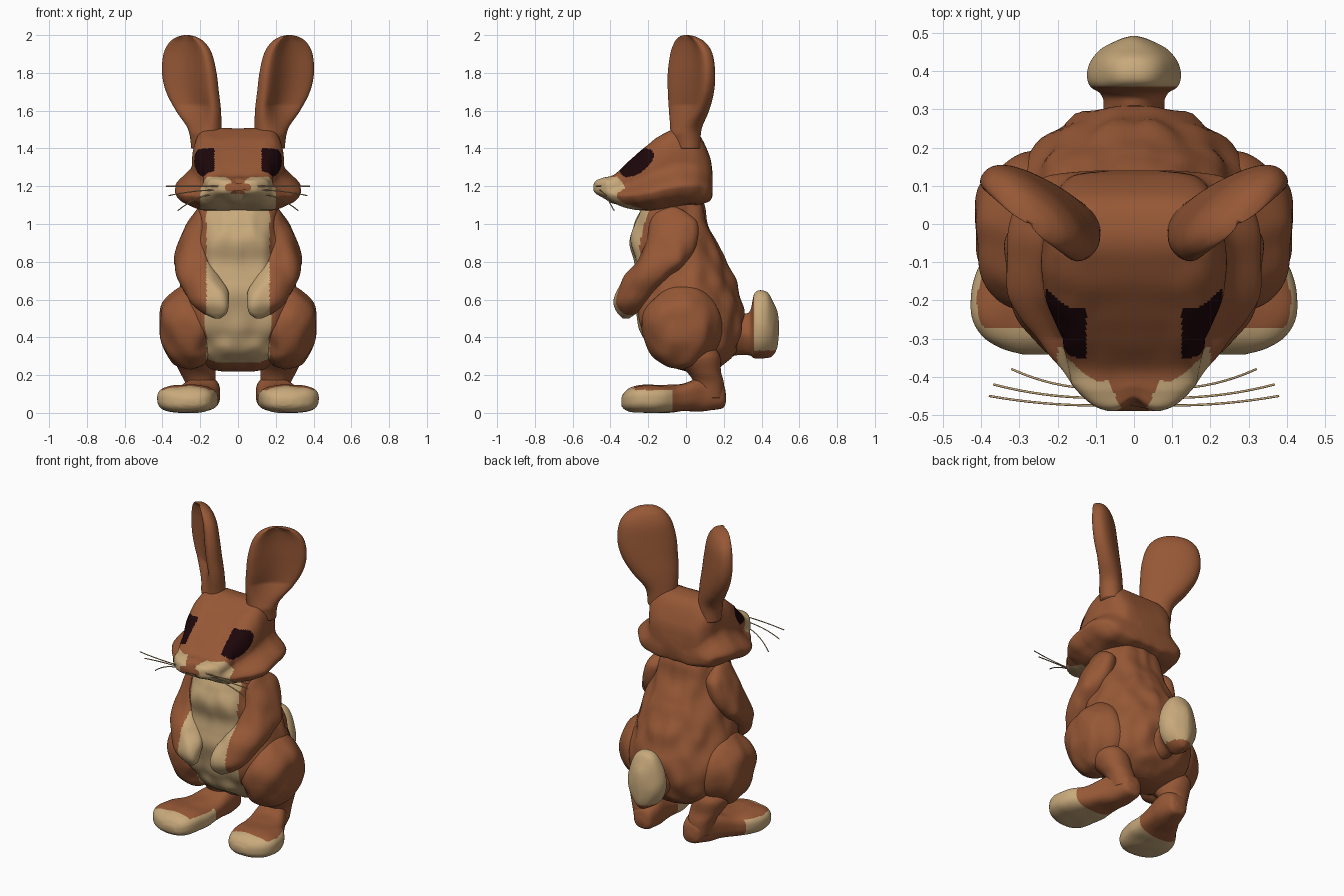
import bpy, bmesh, math
from mathutils import Vector, noise

if "Cube" in bpy.data.objects:
    bpy.data.objects.remove(bpy.data.objects["Cube"])


def material(name, rgb):
    m = bpy.data.materials.new(name)
    m.use_nodes = True
    m.diffuse_color = (*rgb, 1)
    bsdf = next(n for n in m.node_tree.nodes if n.type == "BSDF_PRINCIPLED")
    bsdf.inputs["Base Color"].default_value = (*rgb, 1)
    bsdf.inputs["Roughness"].default_value = 0.9
    return m


BROWN, CREAM, DARK = 0, 1, 2
MATS = [material("brown fur", (0.31, 0.098, 0.037)),
        material("cream fur", (0.58, 0.40, 0.20)),
        material("dark eye", (0.012, 0.002, 0.003))]


def spline(rows, steps):
    """Smoothly interpolate every column of the section table."""
    out = []
    for i in range(len(rows) - 1):
        a, b = rows[max(i - 1, 0)], rows[i]
        c, d = rows[i + 1], rows[min(i + 2, len(rows) - 1)]
        for k in range(steps):
            t = k / steps
            out.append([q + 0.5 * t * (r - p + t * (2*p - 5*q + 4*r - s + t * (3*(q - r) + s - p)))
                        for p, q, r, s in zip(a, b, c, d)])
    return out + [list(rows[-1])]


def power(v, p):
    return math.copysign(abs(v) ** p, v)


def loft(name, rows, axis="z", p=0.9, shape=None, colour=None, mirror=False,
         lumps=0.0, sides=96, steps=10):
    """Rows are (along, u min, u max, v min, v max); u is x, v is y or z."""
    bm = bmesh.new()
    rings = []
    for h, u0, u1, v0, v1 in spline(rows, steps):
        ring = []
        for k in range(sides):
            a = math.tau * k / sides
            s, c = power(math.cos(a), p), power(math.sin(a), p)
            if shape:
                s, c = shape(s, c, h)
            u, v = (u0 + u1 + s * (u1 - u0)) / 2, (v0 + v1 + c * (v1 - v0)) / 2
            co = Vector((u, v, h) if axis == "z" else (u, h, v))
            if lumps:
                n = noise.noise(Vector((abs(co.x) * 11, co.y * 11, co.z * 7)))
                out = Vector((s, c, 0) if axis == "z" else (s, 0, c))
                co += out * n * lumps
            ring.append(bm.verts.new(co))
        rings.append(ring)
    for r, q in zip(rings, rings[1:]):
        for k in range(sides):
            j = (k + 1) % sides
            bm.faces.new((r[k], r[j], q[j], q[k]))
    bm.faces.new(rings[0])
    bm.faces.new(rings[-1])
    bmesh.ops.recalc_face_normals(bm, faces=bm.faces)
    if colour:
        for f in bm.faces:
            f.material_index = colour(f.calc_center_median(), f.normal)
    me = bpy.data.meshes.new(name)
    bm.to_mesh(me)
    bm.free()
    for m in MATS:
        me.materials.append(m)
    me.shade_smooth()
    ob = bpy.data.objects.new(name, me)
    bpy.context.collection.objects.link(ob)
    if mirror:
        ob.modifiers.new("Mirror", "MIRROR").use_mirror_merge = False
    return ob


def sym(rows):
    """Expand rows with a single half width into left and right limits."""
    return [(h, -w, w, a, b) for h, w, a, b in rows]


# Torso with a cream bib and a tapered back
def bib(c, n):
    return CREAM if abs(c.x) < 0.168 and c.y < -0.1 and 0.25 < c.z < 1.1 else BROWN


loft("torso", sym([(.22, .08, 0, .14), (.25, .21, -.08, .19), (.32, .29, -.17, .265),
                   (.42, .33, -.235, .3), (.52, .34, -.265, .305), (.65, .31, -.28, .275),
                   (.8, .27, -.28, .215), (.92, .24, -.295, .155), (1.0, .22, -.275, .125),
                   (1.08, .2, -.24, .115), (1.15, .18, -.2, .08)]),
     p=0.85, shape=lambda s, c, h: (s, c ** 1.5 if c > 0 else c), colour=bib, lumps=0.022)


# Head: flaring cheeks, boxy crown, cream muzzle and dark slanted eyes
def head_shape(s, c, h):
    rise = max(0, min(1, (c + 0.5) / 0.6))
    crown = max(0, min(1, (h + 0.42) / 0.12))
    if c > 0:
        s = power(s, 1 - 0.5 * crown)
    return s * (1 - 0.29 * crown * rise * rise * (3 - 2 * rise)), c


def head_colour(c, n):
    x, dy, dz = abs(c.x), c.y + 0.262, c.z - 1.325
    along, across = (dy * 0.8 + dz * 0.58) / 0.102, (dz * 0.8 - dy * 0.58) / 0.055
    if x > 0.125 and along ** 2 + across ** 2 < 1:
        return DARK
    muzzle = c.y < -0.25 - (c.z - 1.1) * 0.75 and x < 0.2 and c.z < 1.25
    return CREAM if muzzle and (x > 0.037 + (c.y + 0.48) * 0.4 or c.z < 1.16) else BROWN


head = loft("head", sym([(.14, .1, 1.15, 1.27), (.125, .23, 1.12, 1.36), (.07, .3, 1.1, 1.47),
                         (0, .33, 1.09, 1.505), (-.08, .338, 1.08, 1.5), (-.2, .332, 1.07, 1.42),
                         (-.3, .262, 1.08, 1.335), (-.38, .195, 1.11, 1.262), (-.44, .148, 1.14, 1.247),
                         (-.475, .105, 1.16, 1.235), (-.49, .065, 1.175, 1.215)]),
            axis="y", p=0.6, shape=head_shape, colour=head_colour, lumps=0.01,
            sides=216, steps=16)
for vert in head.data.vertices:  # cleft between the muzzle pads
    if vert.co.y < -0.4:
        vert.co.y += 0.3 * (-0.4 - vert.co.y) * math.exp(-(vert.co.x / 0.03) ** 2)


# Ears: hollow blades turned outward
def ear_hollow(s, c, h):
    fade = max(0, min(1, (h - 1.48) / 0.15))
    return s, c * (1 - 0.9 * fade * (1 - s * s)) if c < 0 else c


ear_rows = [(1.4, .13, -.105, .085, .065), (1.5, .136, -.112, .095, .07),
            (1.6, .172, -.122, .138, .077), (1.7, .203, -.134, .165, .08),
            (1.8, .218, -.142, .172, .078), (1.9, .224, -.147, .153, .07),
            (1.96, .222, -.155, .112, .055), (1.99, .216, -.165, .06, .035),
            (2.0, .212, -.17, .015, .012)]
ears = loft("ears", [(h, u - a, u + a, v - b, v + b) for h, u, v, a, b in ear_rows],
            p=0.9, shape=ear_hollow, mirror=True)
turn = math.radians(39)
for vert in ears.data.vertices:
    x, y, z = vert.co
    vert.co = (x * math.cos(turn) - y * math.sin(turn), x * math.sin(turn) + y * math.cos(turn), z)

# Arms, folded forward with cream paws
arms = loft("arms", [(.5, .09, .13, -.32, -.28), (.53, .055, .19, -.35, -.25),
                     (.58, .05, .25, -.37, -.22), (.65, .06, .29, -.355, -.16),
                     (.72, .1, .32, -.33, -.1), (.8, .13, .34, -.28, -.02),
                     (.9, .13, .32, -.23, .03), (1.0, .13, .27, -.2, .05),
                     (1.06, .15, .23, -.16, 0), (1.09, .18, .2, -.1, -.06)],
            colour=lambda c, n: CREAM if c.x < 0.168 and c.z < 0.8 else BROWN,
            mirror=True, lumps=0.014)
for vert in arms.data.vertices:
    vert.co.y += 0.3 * (vert.co.x - 0.17)

# Thighs: rounded haunches
thigh_rows = []
for i in range(9):
    a = math.pi * (i + 0.15) / 8.3
    r = math.sin(a)
    thigh_rows.append((0.455 - 0.225 * math.cos(a), .25 - .17 * r, .25 + .175 * r,
                       -.02 - .21 * r, -.02 + .21 * r))
loft("thighs", thigh_rows, p=1.0, mirror=True, lumps=0.02,
     colour=lambda c, n: CREAM if c.x < 0.168 and c.y < -0.1 else BROWN)

# Lower legs and feet
loft("lower_legs", [(.08, .13, .26, .05, .2), (.16, .12, .28, .04, .2),
                    (.22, .12, .31, .0, .185), (.3, .13, .34, -.1, .18), (.36, .17, .3, -.05, .14)],
     mirror=True)


def toes(c, n):
    top = n.z > 0.75 and c.y > -0.27
    return CREAM if c.y < -0.07 and not top else BROWN


loft("feet", [(.212, .15, .2, .06, .1), (.19, .11, .24, .025, .16), (.09, .095, .28, .01, .19),
              (-.02, .1, .34, .01, .155), (-.12, .105, .41, 0, .145), (-.22, .12, .43, 0, .15),
              (-.29, .14, .4, .005, .135), (-.325, .17, .35, .02, .11), (-.342, .21, .29, .04, .08)],
     axis="y", p=0.75, colour=toes, mirror=True, lumps=0.006)

# Tail: brown stalk opening into a pointed cream tuft
loft("tail", sym([(.2, .1, .3, .5), (.3, .085, .31, .52), (.34, .09, .305, .54),
                  (.36, .118, .29, .63), (.39, .124, .285, .655), (.43, .112, .29, .64),
                  (.46, .085, .305, .59), (.483, .04, .35, .54), (.492, .008, .42, .48)]),
     axis="y", p=1.15, colour=lambda c, n: CREAM if c.y > 0.36 and c.z > 0.33 else BROWN,
     lumps=0.012)

# Whiskers
for i, (y0, z0, y1, z1, x1) in enumerate([(-.475, 1.2, -.45, 1.2, .38),
                                          (-.455, 1.18, -.42, 1.15, .368),
                                          (-.43, 1.16, -.38, 1.07, .32)]):
    for side, label in ((1, "left"), (-1, "right")):
        cu = bpy.data.curves.new(f"whisker_{label}_{i + 1}", "CURVE")
        cu.dimensions = "3D"
        cu.bevel_depth = 0.003
        sp = cu.splines.new("POLY")
        sp.points.add(8)
        for k, pt in enumerate(sp.points):
            t = k / 8
            pt.co = (side * (.1 + (x1 - .1) * t), y0 + (y1 - y0) * t * t, z0 + (z1 - z0) * t * t, 1)
        cu.materials.append(MATS[CREAM])
        bpy.context.collection.objects.link(bpy.data.objects.new(cu.name, cu))
